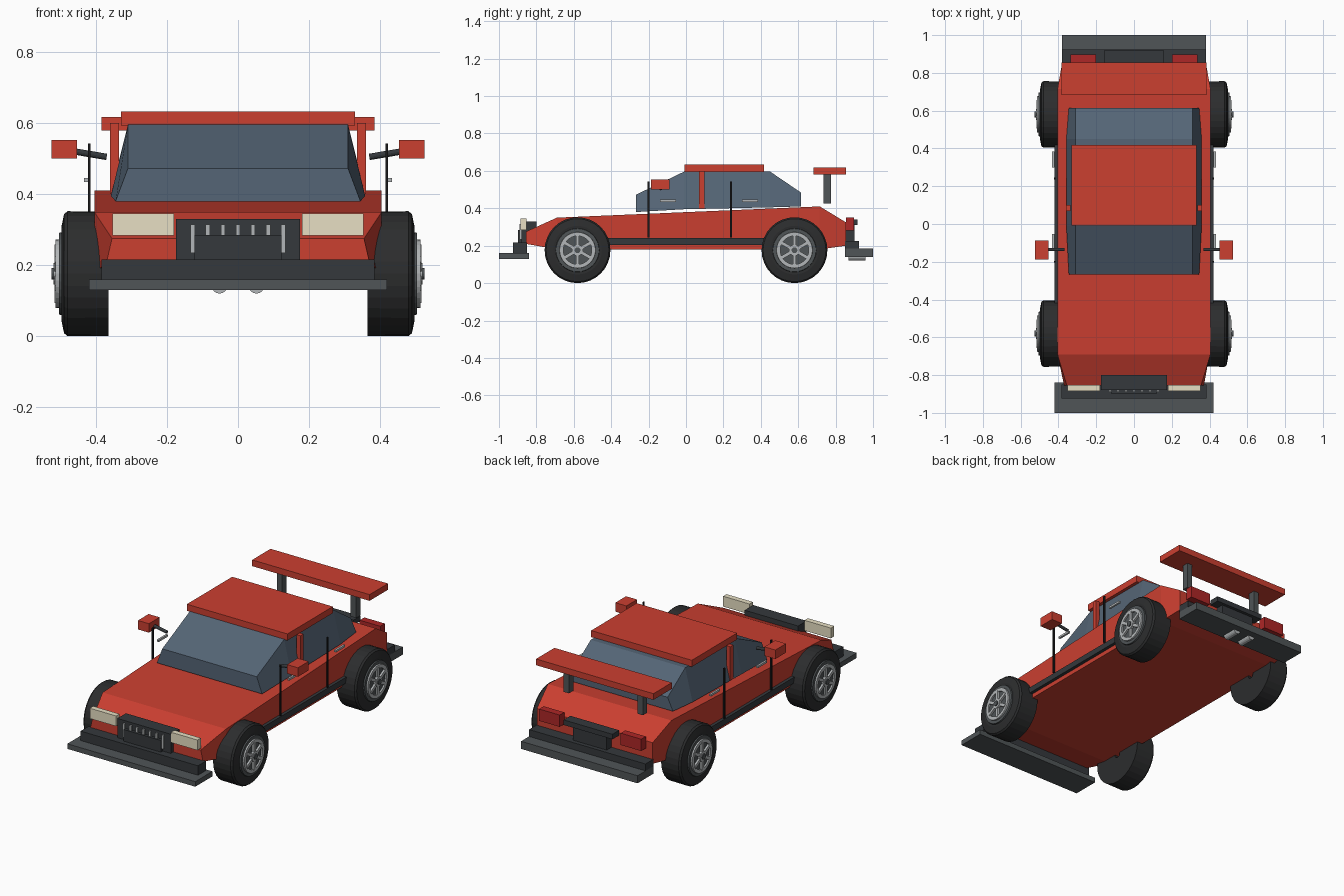
import bpy, math
from mathutils import Matrix, Vector

if "Cube" in bpy.data.objects:
    bpy.data.objects.remove(bpy.data.objects["Cube"])


def mat(name, *c):
    m = bpy.data.materials.new(name)
    m.diffuse_color = (*c, 1)
    m.use_nodes = True
    m.node_tree.nodes["Principled BSDF"].inputs["Base Color"].default_value = m.diffuse_color
    return m


RED = mat("red_paint", .60, .05, .03)
LAMP = mat("tail_red", .42, .02, .02)
GLASS = mat("tinted_glass", .09, .13, .18)
DARK = mat("dark_trim", .035, .04, .045)
GREY = mat("grey_trim", .08, .09, .095)
BLACK = mat("black_line", .01, .01, .011)
TYRE = mat("rubber", .025, .026, .027)
METAL = mat("metal", .45, .47, .48)
CREAM = mat("headlamp", .80, .74, .55)


def mesh(name, verts, faces, m):
    me = bpy.data.meshes.new(name)
    me.from_pydata(verts, [], faces)
    me.materials.append(m)
    ob = bpy.data.objects.new(name, me)
    bpy.context.collection.objects.link(ob)
    return ob


def box(name, x, y, z, m):
    v = [(a, b, c) for a in x for b in y for c in z]
    f = [(0, 1, 3, 2), (4, 6, 7, 5), (0, 4, 5, 1), (2, 3, 7, 6), (0, 2, 6, 4), (1, 5, 7, 3)]
    return mesh(name, v, f, m)


def pair(name, x, y, z, m):
    box(name + "_right", x, y, z, m)
    box(name + "_left", (-x[1], -x[0]), y, z, m)


def loft(name, sections, m):
    # each section: y, bottom z, top z, bottom half width, top half width
    v, f = [], []
    for y, zb, zt, wb, wt in sections:
        v += [(-wb, y, zb), (wb, y, zb), (wt, y, zt), (-wt, y, zt)]
    for i in range(len(sections) - 1):
        for j in range(4):
            a, b = i * 4 + j, i * 4 + (j + 1) % 4
            f.append((a, b, b + 4, a + 4))
    n = len(v)
    f += [(3, 2, 1, 0), (n - 4, n - 3, n - 2, n - 1)]
    return mesh(name, v, [p[::-1] for p in f], m)


def rod(name, a, b, r, m, n=12):
    a, b = Vector(a), Vector(b)
    q = (b - a).to_track_quat('Z', 'Y')
    ring = [q @ Vector((r * math.cos(t), r * math.sin(t), 0))
            for t in (2 * math.pi * i / n for i in range(n))]
    v = [a + p for p in ring] + [b + p for p in ring]
    f = [(i, (i + 1) % n, n + (i + 1) % n, n + i) for i in range(n)]
    f += [tuple(range(n))[::-1], tuple(range(n, 2 * n))]
    return mesh(name, v, f, m)


def lathe(name, prof, s, y, z, m, n=32):
    # closed (x, radius) profile turned about the wheel axle
    v, k = [], len(prof)
    for i in range(n):
        t = 2 * math.pi * i / n
        v += [(s * x, y + r * math.cos(t), z + r * math.sin(t)) for x, r in prof]
    f = []
    for i in range(n):
        for j in range(k):
            a, b = i * k + j, i * k + (j + 1) % k
            c, d = (i + 1) % n * k + (j + 1) % k, (i + 1) % n * k + j
            f.append((a, b, c, d) if s < 0 else (d, c, b, a))
    return mesh(name, v, f, m)


# body shell and glass cabin
loft("body", [(-.856, .21, .275, .37, .355), (-.69, .18, .35, .40, .405),
              (.715, .18, .41, .40, .405), (.855, .20, .325, .38, .38)], RED)
loft("cabin_glass", [(-.267, .38, .473, .345, .31), (-.01, .395, .596, .358, .31),
                     (.45, .405, .596, .358, .31), (.615, .41, .484, .345, .31)], GLASS)
box("roof", (-.33, .33), (-.008, .417), (.594, .633), RED)
pair("pillar", (.335, .36), (.07, .10), (.40, .60), RED)
pair("side_skirt", (.39, .42), (-.43, .43), (.205, .24), DARK)

# door seams, handles and mirrors
for i, y in enumerate((-.2, .24)):
    pair(f"door_seam_{i}", (.415, .423), (y - .005, y + .005), (.245, .543), BLACK)
for i, y in enumerate((-.097, .342)):
    pair(f"door_handle_{i}", (.422, .434), (y - .043, y + .043), (.434, .446), METAL)
pair("mirror", (.453, .525), (-.188, -.088), (.50, .553), RED)
for s in (-1, 1):
    rod("mirror_arm", (s * .37, -.135, .505), (s * .458, -.135, .52), .009, DARK)

# front end
box("front_lip", (-.42, .42), (-1, -.84), (.13, .16), GREY)
box("front_bumper", (-.385, .385), (-.925, -.85), (.158, .216), DARK)
box("grille", (-.175, .175), (-.88, -.80), (.214, .33), DARK)
for i in range(7):
    x = (i - 3) * .0425
    box(f"grille_slat_{i}", (x - .006, x + .006), (-.89, -.875), (.234, .315), METAL)
box("front_plate", (-.122, .122), (-.897, -.87), (.216, .285), DARK)
pair("headlight", (.18, .353), (-.885, -.853), (.284, .345), CREAM)

# rear end
box("rear_lip", (-.382, .382), (.85, 1), (.14, .185), GREY)
box("rear_bumper", (-.382, .382), (.85, .925), (.183, .226), DARK)
pair("tail_light", (.20, .335), (.855, .898), (.28, .35), LAMP)
box("rear_trim", (-.16, .16), (.855, .918), (.31, .34), DARK)
box("rear_plate", (-.11, .11), (.85, .90), (.22, .31), DARK)
for x in (-.052, .052):
    rod("exhaust", (x, .87, .142), (x, .96, .142), .022, METAL, 16)

# rear wing
pair("wing_post", (.225, .26), (.735, .775), (.425, .585), GREY)
box("wing", (-.385, .385), (.683, .855), (.58, .617), RED)

# wheels
ZC = .176
for s in (-1, 1):
    for y in (-.58, .58):
        lathe("tyre", [(.365, .02), (.365, .175), (.48, .176), (.49, .168), (.498, .13), (.49, .02)],
              s, y, ZC, TYRE)
        lathe("rim_dish", [(.48, .12), (.505, .115), (.505, .0), (.48, .0)], s, y, ZC, GREY)
        lathe("rim_ring", [(.495, .098), (.514, .096), (.514, .076), (.495, .076)], s, y, ZC, METAL)
        for k in range(6):
            sp = box("spoke", (.50, .517), (-.009, .009), (.015, .082), METAL)
            if s < 0:
                sp.data.transform(Matrix.Rotation(math.pi, 4, 'Z'))
            sp.data.transform(Matrix.Translation((0, y, ZC)) @ Matrix.Rotation(k * math.pi / 3, 4, 'X'))
        rod("hub", (s * .49, y, ZC), (s * .52, y, ZC), .03, METAL, 16)
        rod("hub_cap", (s * .49, y, ZC), (s * .526, y, ZC), .016, GREY, 12)
